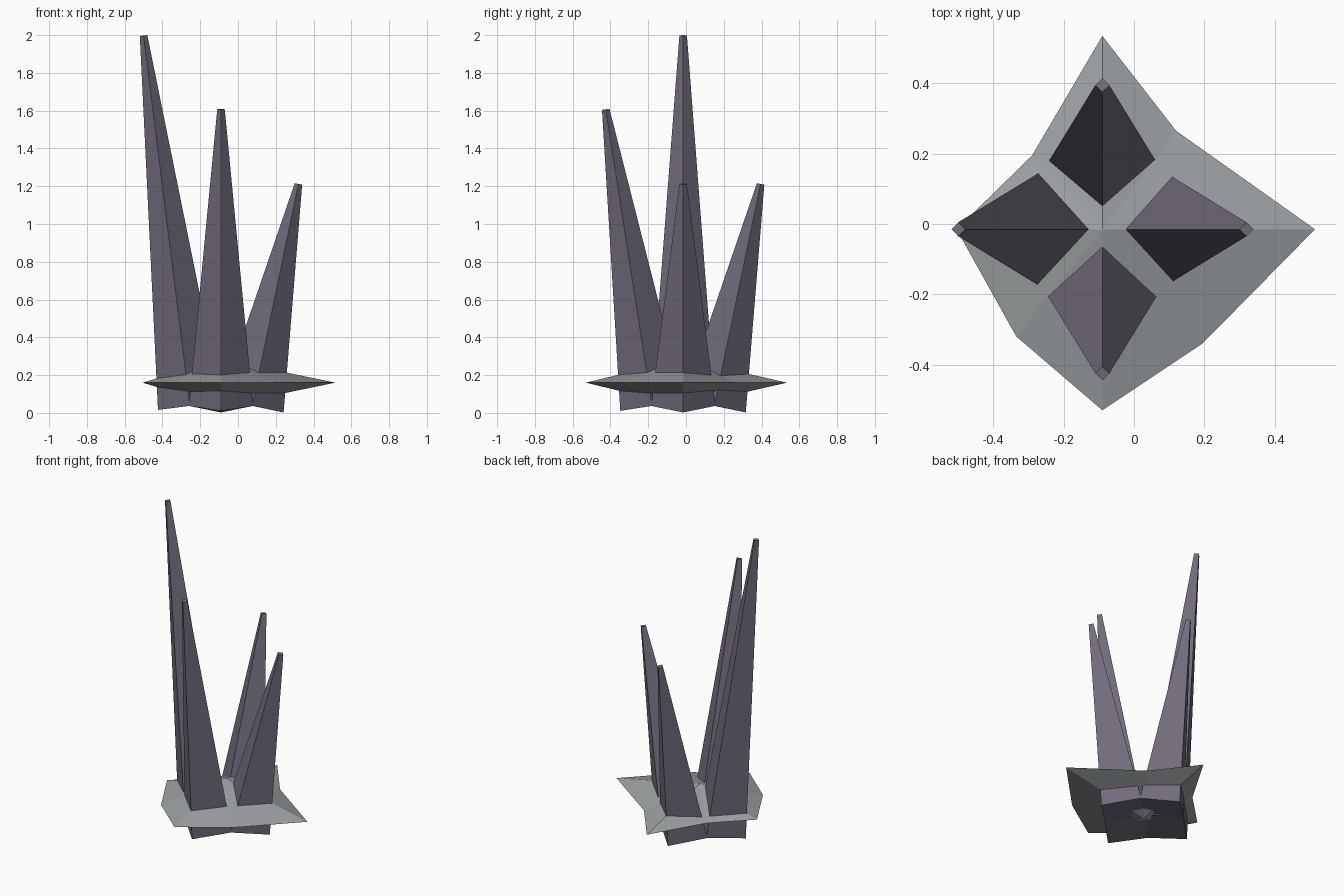
import bpy, bmesh
from mathutils import Vector, Matrix

if "Cube" in bpy.data.objects:
    bpy.data.objects.remove(bpy.data.objects["Cube"])

CX, CY = -0.09, -0.015


def material(name, color):
    m = bpy.data.materials.new(name)
    m.diffuse_color = (*color, 1)
    m.use_nodes = True
    m.node_tree.nodes["Principled BSDF"].inputs["Base Color"].default_value = m.diffuse_color
    return m


def finish(name, bm, mat):
    bmesh.ops.recalc_face_normals(bm, faces=bm.faces[:])
    me = bpy.data.meshes.new(name)
    bm.to_mesh(me)
    bm.free()
    me.materials.append(mat)
    ob = bpy.data.objects.new(name, me)
    bpy.context.collection.objects.link(ob)


purple = material("purple_rock", (0.17, 0.15, 0.20))
grey = material("grey_stone", (0.33, 0.35, 0.36))


# Four-sided tapered spike, leaning outward along a direction
def spike(name, direction, top):
    out = Vector((*direction, 0))
    base = Vector((CX, CY, 0.037)) + out * 0.165
    tip = Vector((CX, CY, top)) + out * 0.41
    axis = (tip - base).normalized()
    side = Vector((0, 0, 1)).cross(out)
    rot = Matrix((side.cross(axis), side, axis)).transposed().to_4x4()
    bm = bmesh.new()
    bmesh.ops.create_cone(
        bm, cap_ends=True, segments=4, radius1=0.17, radius2=0.02,
        depth=(tip - base).length,
        matrix=Matrix.Translation((base + tip) / 2) @ rot)
    finish(name, bm, purple)


spike("left_spike", (-1, 0), 1.998)
spike("front_spike", (0, -1), 1.607)
spike("right_spike", (1, 0), 1.212)
spike("back_spike", (0, 1), 1.212)

# Irregular star-shaped base: rim joined to an upper and a lower peak
rim_points = [(0.515, -0.015), (0.12, 0.265), (-0.09, 0.535), (-0.29, 0.195),
              (-0.505, -0.015), (-0.335, -0.32), (-0.09, -0.53), (0.195, -0.34)]
bm = bmesh.new()
rim = [bm.verts.new((x, y, 0.16)) for x, y in rim_points]
for z in (0.285, 0.035):
    peak = bm.verts.new((CX, CY, z))
    for a, b in zip(rim, rim[1:] + rim[:1]):
        bm.faces.new((a, b, peak))
finish("base_rock", bm, grey)
